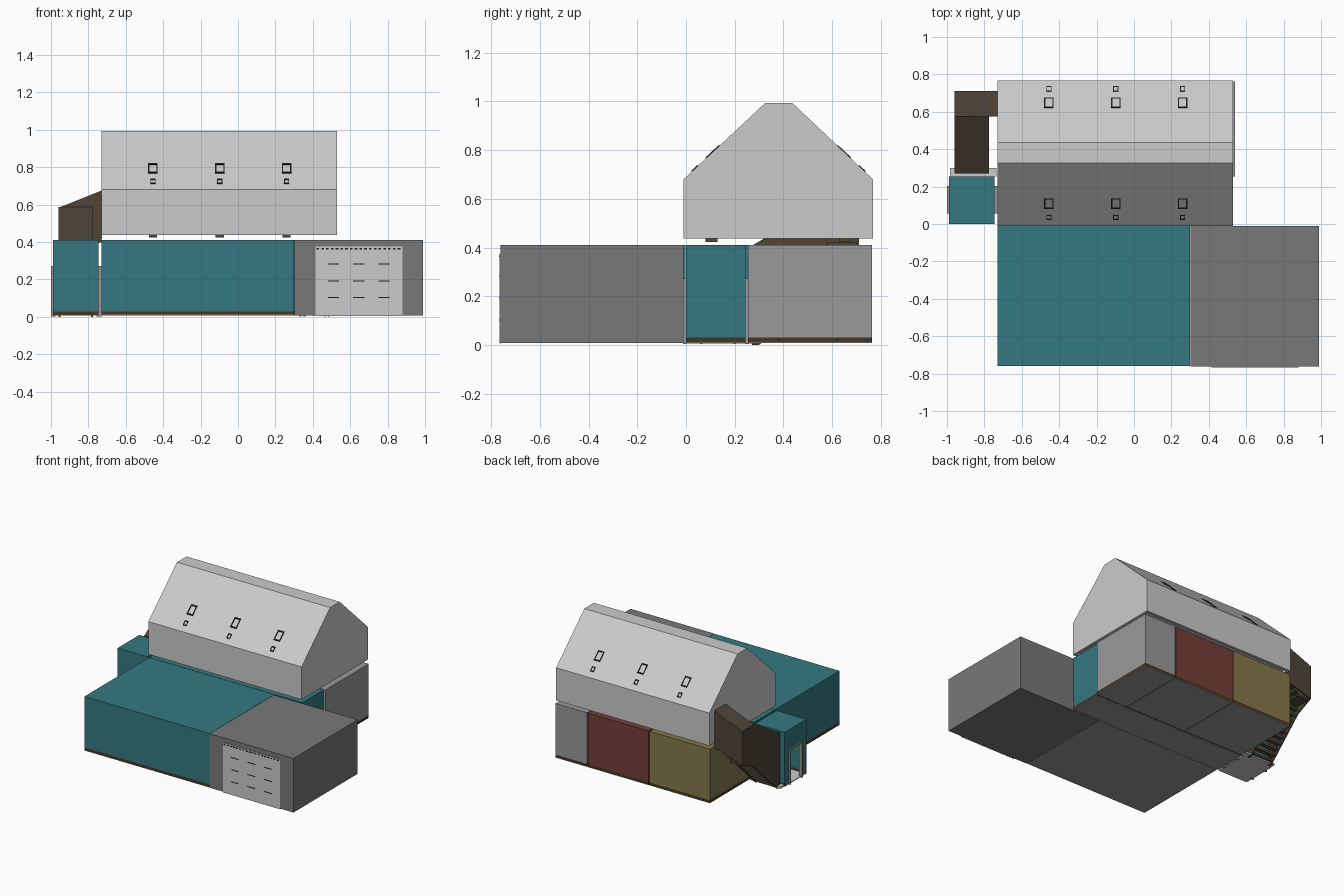
import bpy, bmesh

if "Cube" in bpy.data.objects:
    bpy.data.objects.remove(bpy.data.objects["Cube"])

COLORS = {
    "teal": (0.035, 0.19, 0.22), "dark_grey": (0.19, 0.19, 0.19),
    "mid_grey": (0.32, 0.32, 0.32), "red": (0.18, 0.05, 0.04),
    "ochre": (0.23, 0.19, 0.07), "brown": (0.08, 0.06, 0.04),
    "base_brown": (0.06, 0.035, 0.015), "black": (0.015, 0.013, 0.012),
}


def mat(name):
    m = bpy.data.materials.get(name) or bpy.data.materials.new(name)
    m.diffuse_color = (*COLORS[name], 1)
    m.use_nodes = True
    m.node_tree.nodes["Principled BSDF"].inputs["Base Color"].default_value = m.diffuse_color
    return m


def prism(name, pts, axis, a, b, color=None):
    """Extrude a 2D profile along an axis: x -> (y,z), y -> (x,z), z -> (x,y)."""
    place = {"x": lambda p, t: (t, p[0], p[1]),
             "y": lambda p, t: (p[0], t, p[1]),
             "z": lambda p, t: (p[0], p[1], t)}[axis]
    bm = bmesh.new()
    lo = [bm.verts.new(place(p, a)) for p in pts]
    hi = [bm.verts.new(place(p, b)) for p in pts]
    bm.faces.new(lo)
    bm.faces.new(hi)
    n = len(pts)
    for i in range(n):
        j = (i + 1) % n
        bm.faces.new((lo[i], lo[j], hi[j], hi[i]))
    bmesh.ops.recalc_face_normals(bm, faces=bm.faces)
    me = bpy.data.meshes.new(name)
    bm.to_mesh(me)
    bm.free()
    ob = bpy.data.objects.new(name, me)
    bpy.context.collection.objects.link(ob)
    if color:
        me.materials.append(mat(color))
    return ob


def box(name, x, y, z, color=None):
    return prism(name, [(x[0], y[0]), (x[1], y[0]), (x[1], y[1]), (x[0], y[1])],
                 "z", z[0], z[1], color)


def room(name, x, y, color):
    """Coloured room block on a brown skirting and a grey floor."""
    box(name, x, y, (0.03, 0.41), color)
    box(name + "_skirting", x, y, (0.012, 0.03), "base_brown")
    box(name + "_floor", x, y, (0.008, 0.012), "mid_grey")


def portal(w0, w1, o0, o1, z0, z1, zo):
    """Wall outline with a doorway cut up from the bottom edge."""
    return [(w0, z0), (o0, z0), (o0, zo), (o1, zo), (o1, z0), (w1, z0), (w1, z1), (w0, z1)]


# Ground floor rooms
room("front_hall", (-0.73, 0.30), (-0.76, -0.003), "teal")
room("corridor", (-0.73, 0.53), (0.0, 0.245), "teal")
room("ochre_room", (-0.73, -0.236), (0.255, 0.763), "ochre")
room("red_room", (-0.228, 0.272), (0.255, 0.763), "red")
room("grey_room", (0.28, 0.54), (0.255, 0.763), "mid_grey")

# Garage with sectional door
box("garage", (0.302, 0.99), (-0.762, -0.01), (0.008, 0.41), "dark_grey")
box("garage_door", (0.415, 0.88), (-0.766, -0.76), (0.005, 0.375))
for r, z in enumerate((0.10, 0.19, 0.28)):
    for c in range(3):
        x = 0.48 + c * 0.135
        box(f"door_slot_{r}_{c}", (x, x + 0.06), (-0.768, -0.765), (z, z + 0.005), "black")
for i in range(18):
    x = 0.42 + i * 0.0255
    box(f"door_hinge_{i}", (x, x + 0.014), (-0.768, -0.765), (0.360, 0.367), "black")

# Entrance porch: hollow walls with a doorway on the left side
for nm, y in (("porch_front", (0.0, 0.01)), ("porch_back", (0.245, 0.255))):
    box(nm, (-0.99, -0.745), y, (0.03, 0.41), "teal")
    box(nm + "_skirting", (-0.99, -0.745), y, (0.01, 0.03), "base_brown")
box("porch_ceiling", (-0.98, -0.755), (0.01, 0.245), (0.395, 0.41), "teal")
box("porch_floor", (-0.99, -0.745), (0.0, 0.255), (0.006, 0.012))
for nm, x in (("left", (-0.99, -0.98)), ("right", (-0.755, -0.745))):
    prism(f"porch_{nm}_wall", portal(0.01, 0.245, 0.065, 0.195, 0.012, 0.41, 0.265),
          "x", *x, "teal")
for nm, x in (("outer", (-1.0, -0.977)), ("inner", (-0.757, -0.73))):
    prism(f"{nm}_door_frame", portal(0.057, 0.203, 0.067, 0.193, 0.003, 0.272, 0.262),
          "x", *x, "mid_grey")
box("stair_threshold", (-0.985, -0.735), (0.255, 0.30), (0.006, 0.02))

# Door frames in the gaps beside the corridor
for nm, x, y in (("garage", 0.42, (-0.012, 0.0)), ("grey_room", 0.40, (0.243, 0.257))):
    prism(f"{nm}_door_frame", portal(x - 0.07, x + 0.07, x - 0.06, x + 0.06, 0.003, 0.272, 0.262),
          "y", *y, "mid_grey")

# Upper floor with gabled roof and flat ridge, recessed below
prism("upper_floor_roof", [(-0.01, 0.455), (-0.01, 0.68), (0.325, 0.993),
                           (0.437, 0.993), (0.768, 0.68), (0.768, 0.455)],
      "x", -0.73, 0.53)
for nm, x, y in (("front", (-0.73, 0.53), (-0.01, 0.01)), ("back", (-0.73, 0.53), (0.748, 0.768)),
                 ("left", (-0.73, -0.71), (0.01, 0.748)), ("right", (0.51, 0.53), (0.01, 0.748))):
    box(f"upper_floor_lip_{nm}", x, y, (0.437, 0.455))


# Roof window frames on both slopes, mirrored about the ridge line
def slope_bar(name, x, y0, y1, back):
    base = lambda y: 0.68 + (y + 0.01) * 0.934
    pts = [(y0, base(y0) - 0.005), (y1, base(y1) - 0.005),
           (y1 - 0.003, base(y1) + 0.003), (y0 - 0.003, base(y0) + 0.003)]
    if back:
        pts = [(0.758 - y, z) for y, z in pts]
    prism(name, pts, "x", *x, "black")


for s, side in enumerate(("front", "back")):
    for i, xc in enumerate((-0.455, -0.097, 0.26)):
        for nm, w, y0, y1, t in (("window", 0.025, 0.084, 0.139, 0.006),
                                 ("vent", 0.014, 0.024, 0.05, 0.004)):
            tag = f"{side}_{nm}_{i}"
            slope_bar(tag + "_sill", (xc - w, xc + w), y0, y0 + t, s)
            slope_bar(tag + "_head", (xc - w, xc + w), y1 - t, y1, s)
            slope_bar(tag + "_left", (xc - w, xc - w + t), y0 + t, y1 - t, s)
            slope_bar(tag + "_right", (xc + w - t, xc + w), y0 + t, y1 - t, s)
        y = 0.08 if not s else 0.63
        box(f"{side}_bracket_{i}", (xc - 0.022, xc + 0.022), (y, y + 0.05), (0.423, 0.456), "brown")

# Enclosed staircase: side walls, sloping roofs and end walls
prism("stair_outer_wall", [(0.27, 0.0), (0.30, 0.0), (0.58, 0.27), (0.71, 0.33),
                           (0.71, 0.58), (0.575, 0.58), (0.27, 0.40)],
      "x", -0.96, -0.95, "brown")
prism("stair_inner_wall", [(0.27, 0.0), (0.30, 0.0), (0.575, 0.27), (0.575, 0.58), (0.27, 0.40)],
      "x", -0.785, -0.775, "brown")
prism("stair_roof", [(0.27, 0.395), (0.27, 0.407), (0.575, 0.587), (0.575, 0.575)],
      "x", -0.96, -0.775, "brown")
prism("landing_roof", [(-0.96, 0.573), (-0.96, 0.583), (-0.73, 0.675), (-0.73, 0.665)],
      "y", 0.575, 0.71, "brown")
prism("landing_back_wall", [(-0.96, 0.33), (-0.96, 0.58), (-0.73, 0.672), (-0.73, 0.40)],
      "y", 0.70, 0.71, "brown")
prism("landing_front_wall", [(-0.785, 0.38), (-0.785, 0.645), (-0.73, 0.67), (-0.73, 0.40)],
      "y", 0.575, 0.585, "brown")
prism("landing_gable", [(-0.96, 0.57), (-0.785, 0.57), (-0.785, 0.645), (-0.96, 0.575)],
      "y", 0.575, 0.585, "brown")

# Steps: a straight flight, a landing and a short turned flight
for i in range(10):
    y, z = 0.28 + i * 0.03, 0.015 + i * 0.031
    box(f"step_{i}", (-0.95, -0.785), (y, y + 0.033), (z, z + 0.018), "brown")
box("landing", (-0.95, -0.85), (0.575, 0.70), (0.32, 0.335), "brown")
for i in range(4):
    x, z = -0.86 + i * 0.032, 0.345 + i * 0.025
    box(f"upper_step_{i}", (x, x + 0.036), (0.575, 0.70), (z, z + 0.016), "brown")
